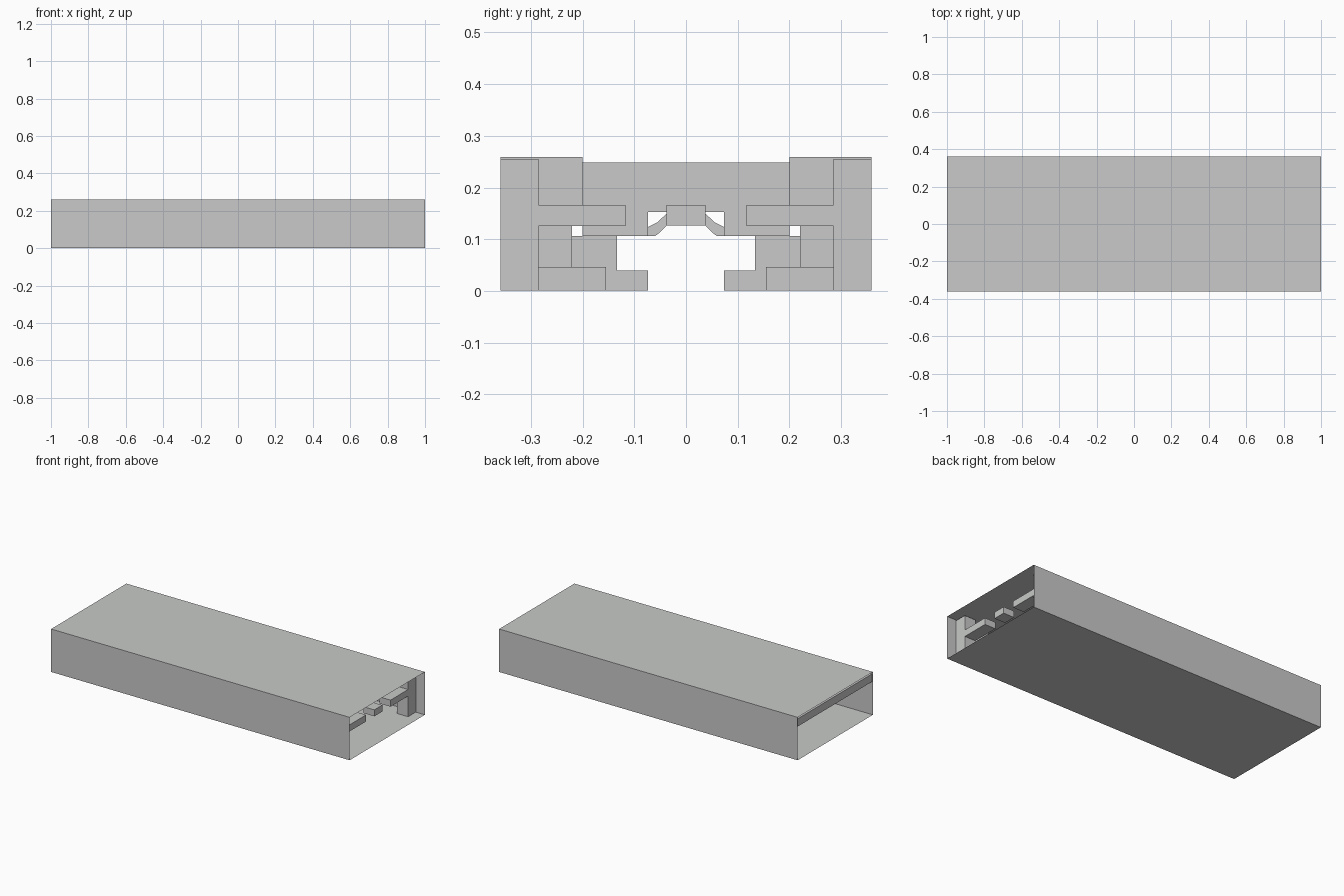
import bpy
import bmesh

cube = bpy.data.objects.get("Cube")
if cube:
    bpy.data.objects.remove(cube, do_unlink=True)

# Single grey finish
grey = bpy.data.materials.new("light_grey")
colour = (0.58, 0.59, 0.58, 1)
grey.diffuse_color = colour
grey.use_nodes = True
grey.node_tree.nodes["Principled BSDF"].inputs["Base Color"].default_value = colour


def prism(name, profile, x0, x1, capped=True):
    """Extrude a y-z profile along x, optionally leaving the ends open."""
    bm = bmesh.new()
    near = [bm.verts.new((x0, y, z)) for y, z in profile]
    far = [bm.verts.new((x1, y, z)) for y, z in profile]
    count = len(profile)
    for i in range(count):
        j = (i + 1) % count
        bm.faces.new((near[i], near[j], far[j], far[i]))
    if capped:
        bm.faces.new(near[::-1])
        bm.faces.new(far)
    bmesh.ops.recalc_face_normals(bm, faces=bm.faces)
    mesh = bpy.data.meshes.new(name)
    bm.to_mesh(mesh)
    bm.free()
    mesh.materials.append(grey)
    obj = bpy.data.objects.new(name, mesh)
    bpy.context.collection.objects.link(obj)
    return obj


def rect(y0, y1, z0, z1):
    return [(y0, z0), (y1, z0), (y1, z1), (y0, z1)]


def pair(name, profile, x0, x1):
    """Matching parts on the back and front sides."""
    prism("back_" + name, profile, x0, x1)
    prism("front_" + name, [(-y, z) for y, z in profile], x0, x1)


# Thin outer sleeve, open at both ends
W, H = 0.36, 0.26
prism("outer_sleeve", rect(-W, W, 0, H), -1, 1, capped=False)

# Frame just inside the right opening
X0, X1 = 0.867, 0.94
pair("end_column", rect(0.285, 0.359, 0.001, 0.255), X0, X1)
pair("end_bar", rect(0.117, 0.285, 0.126, 0.166), X0, X1)
prism("centre_key", rect(-0.038, 0.038, 0.127, 0.166), X0, X1)

# Stepped blocks deep inside
D0, D1 = -0.7, 0.6
pair("foot_block", rect(0.155, 0.285, 0.001, 0.046), D0, D1)
pair("inner_foot", rect(0.073, 0.155, 0.001, 0.04), D0, D1 - 0.05)
pair("middle_block", rect(0.133, 0.22, 0.04, 0.106), D0, D1 - 0.05)
pair("side_block", rect(0.22, 0.285, 0.046, 0.126), D0, D1 - 0.02)
pair("upper_block", rect(0.2, 0.359, 0.126, 0.259), D0, D1)
pair("inner_wall", rect(0.285, 0.359, 0.001, 0.126), D0, D1 - 0.1)

# Central beam with a slot along its underside, and curved braces
prism("central_beam", [(-0.2, 0.106), (-0.073, 0.106), (-0.073, 0.153),
                       (0.073, 0.153), (0.073, 0.106), (0.2, 0.106),
                       (0.2, 0.248), (-0.2, 0.248)], D0, D1 - 0.03)
pair("slot_brace", [(0.037, 0.127), (0.052, 0.112), (0.06, 0.106), (0.073, 0.106),
                    (0.073, 0.124), (0.055, 0.133), (0.037, 0.15)], D0, D1 - 0.06)

# Cross beam and lower rail at the left opening
prism("cross_beam", rect(-0.359, 0.359, 0.2, 0.247), -0.995, -0.93)
prism("lower_rail", rect(-0.17, 0.17, 0.154, 0.2), -0.936, -0.87)
